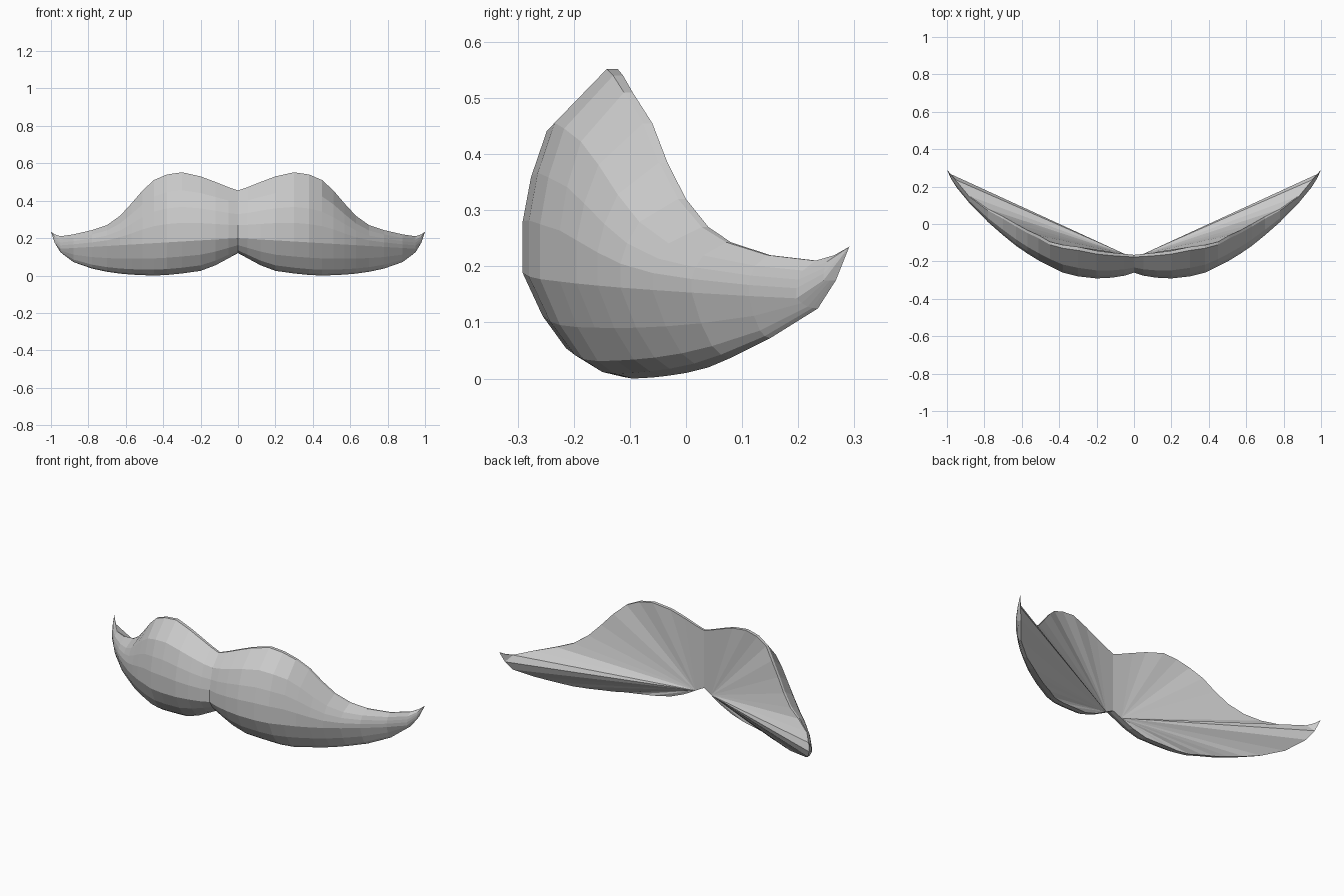
import bpy
import bmesh

cube = bpy.data.objects.get("Cube")
if cube:
    bpy.data.objects.remove(cube, do_unlink=True)

# Single flat colour
grey = bpy.data.materials.new("light grey")
grey.use_nodes = True
colour = (0.6, 0.6, 0.6, 1)
grey.diffuse_color = colour
grey.node_tree.nodes["Principled BSDF"].inputs["Base Color"].default_value = colour

# Stations from the centre to the tip: x, top z, bottom z, rear rim y, front y
stations = [
    (0, .455, .12, -.165, -.26),
    (.05, .472, .093, -.16, -.276),
    (.12, .5, .055, -.153, -.287),
    (.2, .53, .025, -.143, -.291),
    (.3, .552, .011, -.122, -.28),
    (.38, .54, .003, -.112, -.26),
    (.45, .51, 0, -.095, -.225),
    (.51, .455, .002, -.06, -.195),
    (.57, .385, .005, -.033, -.158),
    (.63, .32, .01, 0, -.117),
    (.7, .27, .02, .04, -.06),
    (.78, .243, .037, .08, .01),
    (.88, .22, .072, .15, .112),
    (.95, .21, .125, .235, .197),
    (.98, .22, .175, .267, .245),
    (1, .235, .235, .291, .291),
]

# Cross-section as (height, depth): positive heights rise from the widest row
# to the top rim, negative heights drop to the bottom rim
section = [(1, 0), (1, .12), (.74, .71), (.5, .9), (.27, 1), (0, 1),
           (-.47, .76), (-.82, .48), (-.95, .25), (-1, 0)]


def section_points(x, top, bottom, rim, front):
    """Points of one cross-section, from the top rim over the front."""
    middle = min(max(.2 - .06 * x, bottom), top)
    for height, depth in section:
        reach = top - middle if height > 0 else middle - bottom
        yield x, rim + (front - rim) * depth, middle + height * reach


bm = bmesh.new()
rings = [[bm.verts.new(p) for p in section_points(*s)] for s in stations]

# Domed front
for inner, outer in zip(rings, rings[1:]):
    for i in range(len(section) - 1):
        bm.faces.new((inner[i], inner[i + 1], outer[i + 1], outer[i]))

# Back panel: a fan from the lower inner corner, and a small tip face
top_rim = [ring[0] for ring in rings]
bottom_rim = [ring[-1] for ring in rings[:-1]]
pivot = bottom_rim[1]
fan = [bottom_rim[0]] + top_rim[:-2] + bottom_rim[:1:-1]
for a, b in zip(fan, fan[1:]):
    bm.faces.new((pivot, a, b))
bm.faces.new(top_rim[-3:] + [bottom_rim[-1]])

# Gather the tip into a point
bmesh.ops.remove_doubles(bm, verts=bm.verts, dist=.0005)
bmesh.ops.recalc_face_normals(bm, faces=bm.faces)
back = max(bm.faces, key=lambda face: face.calc_area())
if back.normal.y < 0:
    bmesh.ops.reverse_faces(bm, faces=bm.faces)

mesh = bpy.data.meshes.new("moustache")
bm.to_mesh(mesh)
bm.free()
mesh.materials.append(grey)
moustache = bpy.data.objects.new("moustache", mesh)
bpy.context.collection.objects.link(moustache)

# Second half
mirror = moustache.modifiers.new("mirror", "MIRROR")
mirror.use_axis[0] = True
mirror.use_clip = True
